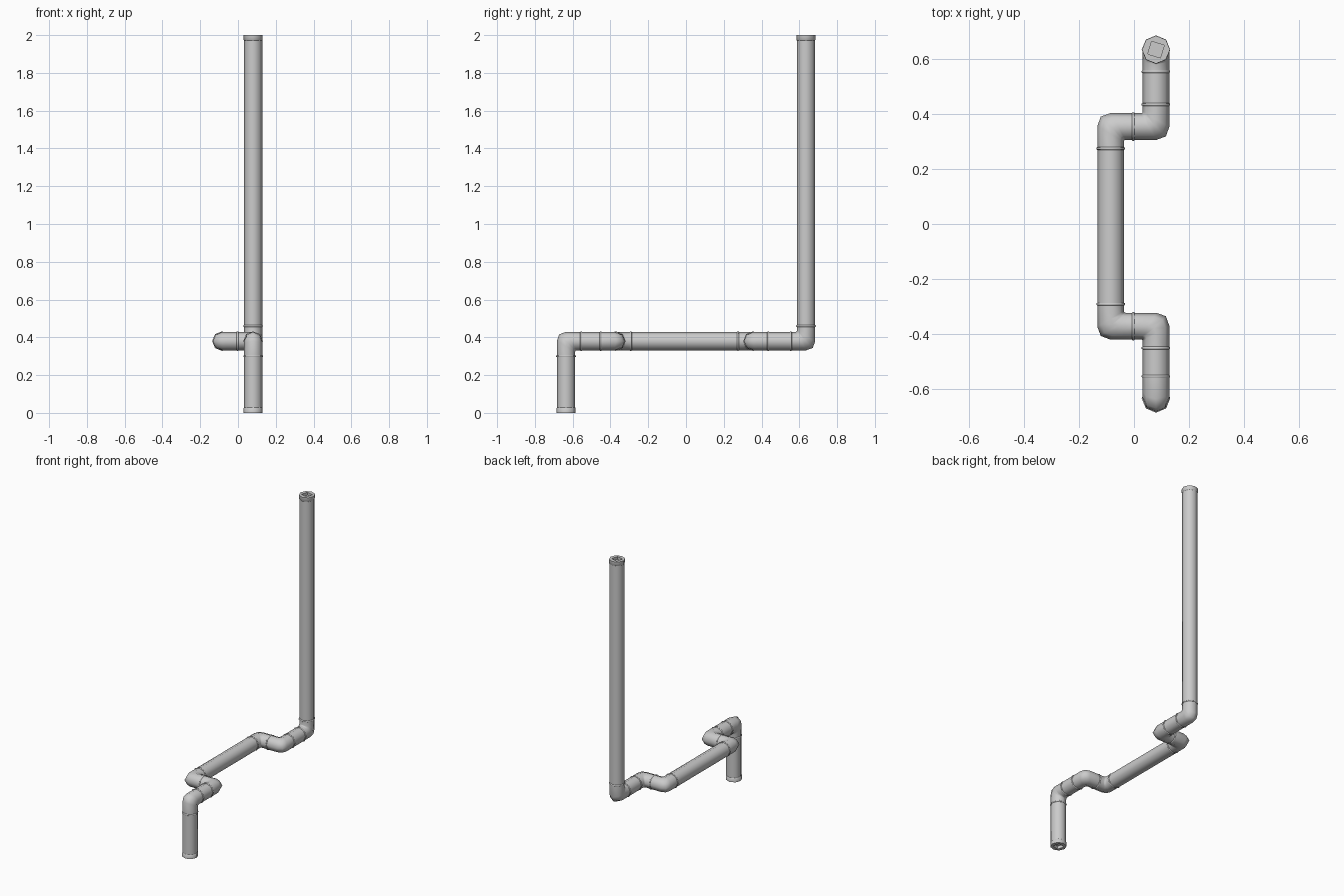
import bpy, bmesh, math
from mathutils import Vector as V

cube = bpy.data.objects.get("Cube")
if cube:
    bpy.data.objects.remove(cube)

SIDES, R, REACH = 8, 0.0485, 0.08

metal = bpy.data.materials.new("grey metal")
metal.use_nodes = True
grey = (0.6, 0.6, 0.6, 1)
metal.diffuse_color = grey
metal.node_tree.nodes["Principled BSDF"].inputs["Base Color"].default_value = grey


def ring(center, u, v, phase=0.0):
    angles = [2 * math.pi * i / SIDES + phase for i in range(SIDES)]
    return [center + u * math.cos(a) + v * math.sin(a) for a in angles]


def loft(name, rings, angle=60, cap_last=False):
    """Skin a list of equal-sized rings into one object."""
    bm = bmesh.new()
    loops = [[bm.verts.new(p) for p in r] for r in rings]
    for a, b in zip(loops, loops[1:]):
        for i in range(SIDES):
            j = (i + 1) % SIDES
            bm.faces.new((a[i], a[j], b[j], b[i]))
    if cap_last:
        bm.faces.new(loops[-1])
    bmesh.ops.recalc_face_normals(bm, faces=bm.faces)
    mesh = bpy.data.meshes.new(name)
    bm.to_mesh(mesh)
    bm.free()
    mesh.materials.append(metal)
    obj = bpy.data.objects.new(name, mesh)
    bpy.context.collection.objects.link(obj)
    bpy.ops.object.select_all(action='DESELECT')
    obj.select_set(True)
    bpy.context.view_layer.objects.active = obj
    bpy.ops.object.shade_smooth_by_angle(angle=math.radians(angle))
    return obj


def frame(d):
    u = V((0, 1, 0)) if abs(d.x) > 0.5 else V((1, 0, 0))
    return u, d.cross(u)


def tube(name, a, b):
    u, v = frame((b - a).normalized())
    loft(name, [ring(p, u * R, v * R) for p in (a, b)])


def collar(name, p, d):
    u, v = frame(d)
    steps = [(-0.005, R), (-0.003, 0.052), (0.003, 0.052), (0.005, R)]
    loft(name, [ring(p + d * s, u * r, v * r) for s, r in steps])


def elbow(name, c, a, b):
    """Tight bend at c, entering along a and leaving along b."""
    n = a.cross(b)
    outer = [(-REACH, R), (0.002, R), (0.036, 0.036), (R, 0.002), (R, -REACH)]
    inner = [(-REACH, -R), (-0.055, -R), (-0.05, -0.05), (-R, -0.055), (-R, -REACH)]
    rings = []
    for o, i in zip(outer, inner):
        po = c + a * o[0] - b * o[1]
        pi = c + a * i[0] - b * i[1]
        rings.append(ring((po + pi) / 2, (po - pi) / 2, n * R))
    loft(name, rings, 80)


def end_fitting(name, p, d):
    """Flared end collar with a square socket; d points out of the pipe."""
    u, v = frame(d)
    rings = [ring(p + d * s, u * r, v * r)
             for s, r in ((-0.028, R), (-0.025, 0.051), (0, 0.051))]
    for depth in (0, -0.02):
        socket = ring(p + d * depth, u * 0.034, v * 0.034, math.radians(-17))
        mid = p + d * depth
        for i in range(0, SIDES, 2):      # pull every other point onto the square's sides
            socket[i] = mid + (socket[i] - mid) * math.sqrt(0.5)
        rings.append(socket)
    loft(name, rings, 50, cap_last=True)


# Route of the pipe, from the floor to the top
path = [V(p) for p in (
    (0.08, -0.635, 0), (0.08, -0.635, 0.38), (0.08, -0.372, 0.38),
    (-0.085, -0.372, 0.38), (-0.085, 0.355, 0.38), (0.08, 0.355, 0.38),
    (0.08, 0.635, 0.38), (0.08, 0.635, 2))]
names = ["lower_riser", "front_run", "front_crossover", "long_run",
         "back_crossover", "back_run", "tall_riser"]
dirs = [(b - a).normalized() for a, b in zip(path, path[1:])]
last = len(dirs) - 1

for k, (name, d) in enumerate(zip(names, dirs)):
    start = path[k] + d * (REACH if k > 0 else 0.01)
    end = path[k + 1] - d * (REACH if k < last else 0.01)
    tube(name, start, end)
    if "crossover" in name:
        collar(name + "_collar", (start + end) / 2, d)
        continue
    if k > 0:
        collar(name + "_start_collar", start, d)
    if k < last:
        collar(name + "_end_collar", end, d)

for k in range(last):
    elbow("elbow_%d" % (k + 1), path[k + 1], dirs[k], dirs[k + 1])

end_fitting("bottom_end", path[0], -dirs[0])
end_fitting("top_end", path[-1], dirs[-1])
